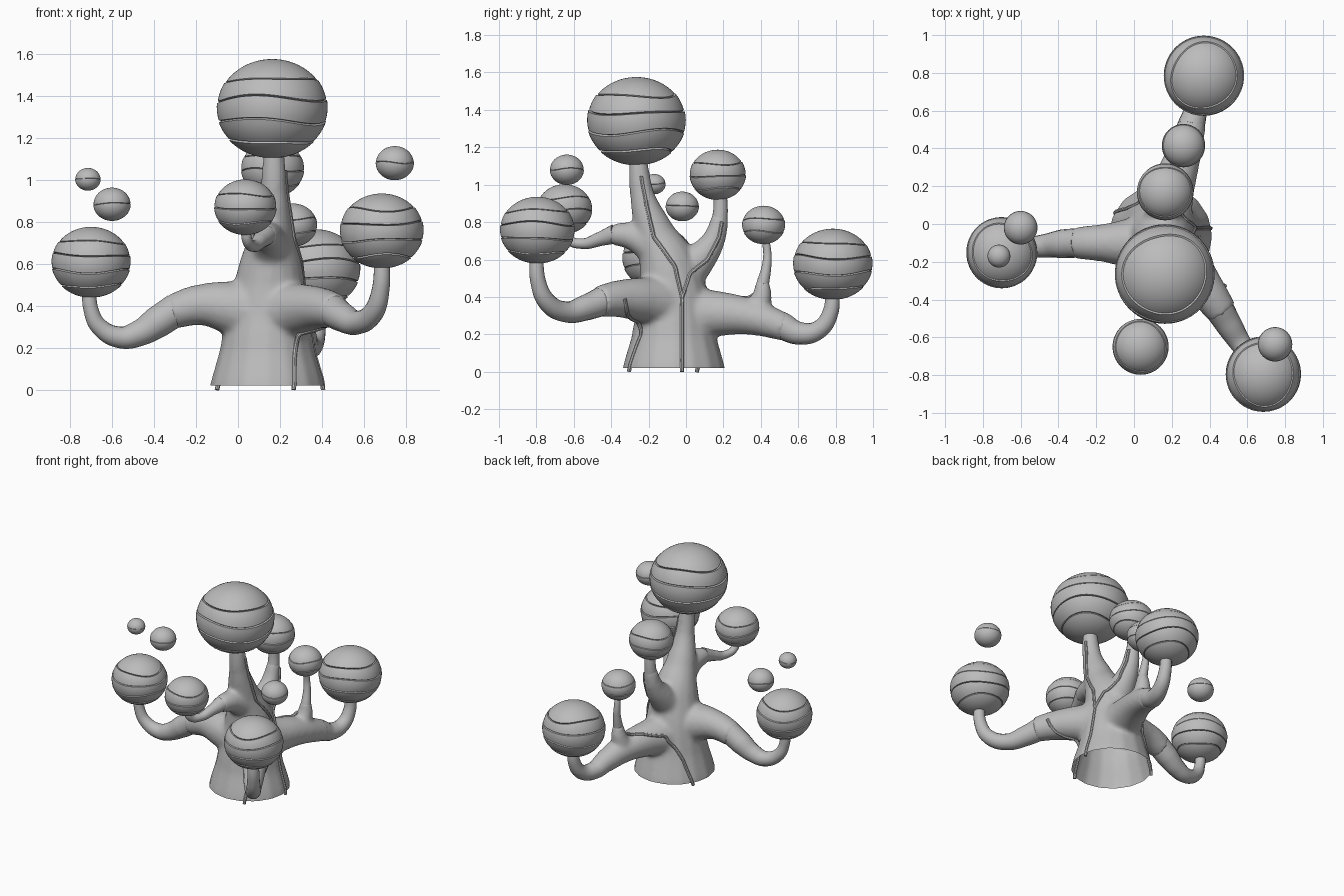
import bpy, bmesh, math
from mathutils import Vector

if "Cube" in bpy.data.objects:
    bpy.data.objects.remove(bpy.data.objects["Cube"], do_unlink=True)

GREY = (0.5, 0.5, 0.5, 1)
grey = bpy.data.materials.new("plain grey")
grey.use_nodes = True
grey.diffuse_color = GREY
grey.node_tree.nodes["Principled BSDF"].inputs["Base Color"].default_value = GREY


def add_object(name, mesh, angle=40):
    """Link a mesh as a smooth shaded grey object."""
    mesh.name = name
    mesh.materials.clear()
    mesh.materials.append(grey)
    ob = bpy.data.objects.new(name, mesh)
    bpy.context.collection.objects.link(ob)
    bpy.ops.object.select_all(action='DESELECT')
    ob.select_set(True)
    bpy.context.view_layer.objects.active = ob
    bpy.ops.object.shade_smooth_by_angle(angle=math.radians(angle))
    return ob


def tube_mesh(points, sides=6):
    """Mesh of a smooth tapering tube through (x, y, z, radius) points."""
    curve = bpy.data.curves.new("path", 'CURVE')
    curve.dimensions = '3D'
    curve.bevel_depth = 1
    curve.bevel_resolution = sides
    curve.resolution_u = 10
    curve.use_fill_caps = True
    spline = curve.splines.new('BEZIER')
    spline.bezier_points.add(len(points) - 1)
    for bp, (x, y, z, r) in zip(spline.bezier_points, points):
        bp.co = (x, y, z)
        bp.radius = r
        bp.handle_left_type = bp.handle_right_type = 'AUTO'
    ob = bpy.data.objects.new("path", curve)
    bpy.context.collection.objects.link(ob)
    mesh = bpy.data.meshes.new_from_object(ob.evaluated_get(bpy.context.evaluated_depsgraph_get()))
    bpy.data.objects.remove(ob)
    return mesh


# Trunk with the stubs of its branches, fused into one skin
stubs = [
    [(.14, -.065, -.15, .29), (.14, -.065, .02, .275), (.14, -.065, .2, .225), (.145, -.07, .4, .19),
     (.155, -.1, .58, .155), (.16, -.17, .75, .105), (.17, -.235, .95, .065), (.17, -.26, 1.2, .045)],
    [(.12, -.08, .35, .17), (-.03, -.1, .39, .13), (-.18, -.1, .405, .098), (-.32, -.1, .37, .083)],
    [(.16, -.08, .36, .17), (.3, -.24, .385, .12), (.39, -.36, .39, .1), (.47, -.47, .375, .083)],
    [(.15, 0, .3, .16), (.2, .18, .31, .12), (.26, .36, .29, .095), (.31, .54, .235, .075)],
    [(.25, .36, .29, .08), (.265, .405, .4, .055), (.27, .41, .49, .036)],
    [(.15, -.06, .48, .13), (.155, .07, .6, .09), (.16, .15, .71, .062), (.165, .185, .84, .044)],
    [(.16, -.15, .66, .11), (.145, -.29, .725, .075), (.125, -.4, .735, .056)],
]
bm = bmesh.new()
for stub in stubs:
    bm.from_mesh(tube_mesh(stub))
raw = bpy.data.meshes.new("trunk")
bm.to_mesh(raw)
bm.free()
trunk = bpy.data.objects.new("trunk_blank", raw)
bpy.context.collection.objects.link(trunk)
remesh = trunk.modifiers.new("fuse", 'REMESH')
remesh.mode = 'VOXEL'
remesh.voxel_size = 0.013
soft = trunk.modifiers.new("soften", 'SMOOTH')
soft.factor = 0.5
soft.iterations = 14
skin = bpy.data.meshes.new_from_object(trunk.evaluated_get(bpy.context.evaluated_depsgraph_get()))
bpy.data.objects.remove(trunk)

# Open the foot of the trunk
bm = bmesh.new()
bm.from_mesh(skin)
bmesh.ops.bisect_plane(bm, geom=bm.verts[:] + bm.edges[:] + bm.faces[:], plane_co=(0, 0, .02),
                       plane_no=(0, 0, -1), clear_outer=True)
bm.to_mesh(skin)
bm.free()
trunk = add_object("trunk", skin, 60)

# Curled branch ends that carry the crowns
tips = {
    "left_low": [(-.29, -.1, .385, .078), (-.38, -.105, .325, .076), (-.47, -.115, .27, .062),
                 (-.56, -.125, .25, .052), (-.66, -.14, .3, .042), (-.7, -.15, .38, .036), (-.71, -.15, .5, .034)],
    "right_front": [(.44, -.43, .385, .08), (.5, -.53, .345, .07), (.57, -.64, .32, .056),
                    (.645, -.74, .37, .05), (.68, -.79, .48, .042), (.685, -.8, .64, .036)],
    "back_low": [(.3, .51, .247, .074), (.33, .61, .205, .06), (.36, .71, .225, .05),
                 (.375, .77, .31, .043), (.375, .785, .45, .036)],
    "back_small": [(.27, .41, .47, .034), (.265, .43, .56, .026), (.26, .435, .63, .022), (.26, .42, .73, .02)],
    "back_high": [(.165, .18, .81, .042), (.165, .185, .88, .038), (.165, .18, .98, .034)],
    "front_small": [(.13, -.38, .737, .052), (.105, -.46, .71, .038), (.075, -.55, .685, .028),
                    (.045, -.63, .71, .025), (.035, -.65, .79, .022)],
}
for name, path in tips.items():
    add_object(name + "_branch", tube_mesh(path))

# Raised vines that hug the trunk surface
vines = {
    "front": [(.28, -.33, 0), (.28, -.28, .15), (.31, -.26, .27), (.37, -.3, .33), (.44, -.38, .41)],
    "side": [(.42, -.02, 0), (.37, -.02, .18), (.33, -.02, .4), (.3, -.06, .56), (.26, -.17, .72),
             (.23, -.21, .88), (.21, -.25, 1.1)],
    "side_fork": [(.33, -.02, .4), (.28, .02, .52), (.24, .12, .6), (.22, .18, .72), (.21, .2, .83)],
    "back": [(-.12, .07, 0), (-.06, .1, .18), (.06, .16, .36), (.18, .28, .38), (.23, .38, .44)],
    "front_left": [(-.02, -.3, 0), (0, -.26, .2), (.06, -.25, .42), (.1, -.25, .6), (.11, -.33, .72)],
}


def hug(path):
    """Press a resampled path onto the trunk."""
    out = []
    for a, b in zip(path, path[1:]):
        for k in range(4):
            p = Vector(a).lerp(Vector(b), k / 4)
            hit = trunk.closest_point_on_mesh(p)[1]
            z = p.z if p.z < .02 else hit.z
            out.append((hit.x, hit.y, z, .011))
    return out


for name, path in vines.items():
    if name != "front_left":
        add_object(name + "_vine", tube_mesh(hug(path), 2))


# Round crowns, cut into layers by wavy grooves
def crown(name, x, y, z, r, lines, phase, seg=64):
    bands = [0] + [math.acos(h) for h in lines] + [math.pi]
    last = len(bands) - 1
    notch = 0.02
    rows = []  # angle from the top, radius factor, wave strength
    for i in range(last):
        top, low = bands[i], bands[i + 1]
        a = top + (notch if i else 0)
        b = low - (notch if i < last - 1 else 0)
        steps = max(5, int((b - a) * 14))
        for k in range(steps + 1):
            t = k / steps
            wave = 1 - t if i == last - 1 else (t if i == 0 else 1)
            rows.append((a + (b - a) * t, 1 + (.012 * (1 - t) if i else 0), wave, i + t))
        if i < last - 1:
            rows.append((low, .955, 1, i + 1))
    bm = bmesh.new()
    rings = []
    for th, f, wave, u in rows[1:-1]:
        ring = []
        for s in range(seg):
            p = math.tau * s / seg
            q = th + wave * (.05 * math.sin(2 * p + phase + u) + .03 * math.sin(3 * p + 2 * phase - u))
            ring.append(bm.verts.new((x + r * f * math.sin(q) * math.cos(p),
                                      y + r * f * math.sin(q) * math.sin(p),
                                      z + .9 * r * f * math.cos(q))))
        rings.append(ring)
    for up, down in zip(rings, rings[1:]):
        for s in range(seg):
            n = (s + 1) % seg
            bm.faces.new((up[s], down[s], down[n], up[n]))
    for ring, h in ((rings[0], 1), (rings[-1], -1)):
        pole = bm.verts.new((x, y, z + .9 * r * h))
        for s in range(seg):
            bm.faces.new((pole, ring[s], ring[(s + 1) % seg]))
    bmesh.ops.recalc_face_normals(bm, faces=bm.faces[:])
    mesh = bpy.data.meshes.new(name)
    bm.to_mesh(mesh)
    bm.free()
    add_object(name, mesh, 30)


FOUR, THREE, ONE = (.58, .2, -.25, -.67), (.45, -.05, -.55), (.05,)
crowns = [
    ("top_crown", .163, -.265, 1.34, .262, FOUR),
    ("left_crown", -.7, -.152, .608, .187, FOUR),
    ("right_front_crown", .685, -.795, .757, .198, FOUR),
    ("back_low_crown", .37, .785, .575, .211, FOUR),
    ("back_high_crown", .165, .17, 1.053, .149, THREE),
    ("front_small_crown", .035, -.65, .87, .147, THREE),
    ("back_small_crown", .262, .415, .785, .114, (.3, -.35)),
    ("left_floating_crown", -.6, -.02, .884, .088, ONE),
    ("left_tiny_crown", -.715, -.17, 1.003, .06, ONE),
    ("right_floating_crown", .747, -.637, 1.08, .09, ONE),
]
for i, (name, x, y, z, r, lines) in enumerate(crowns):
    crown(name, x, y, z, r, lines, i * 1.7)
